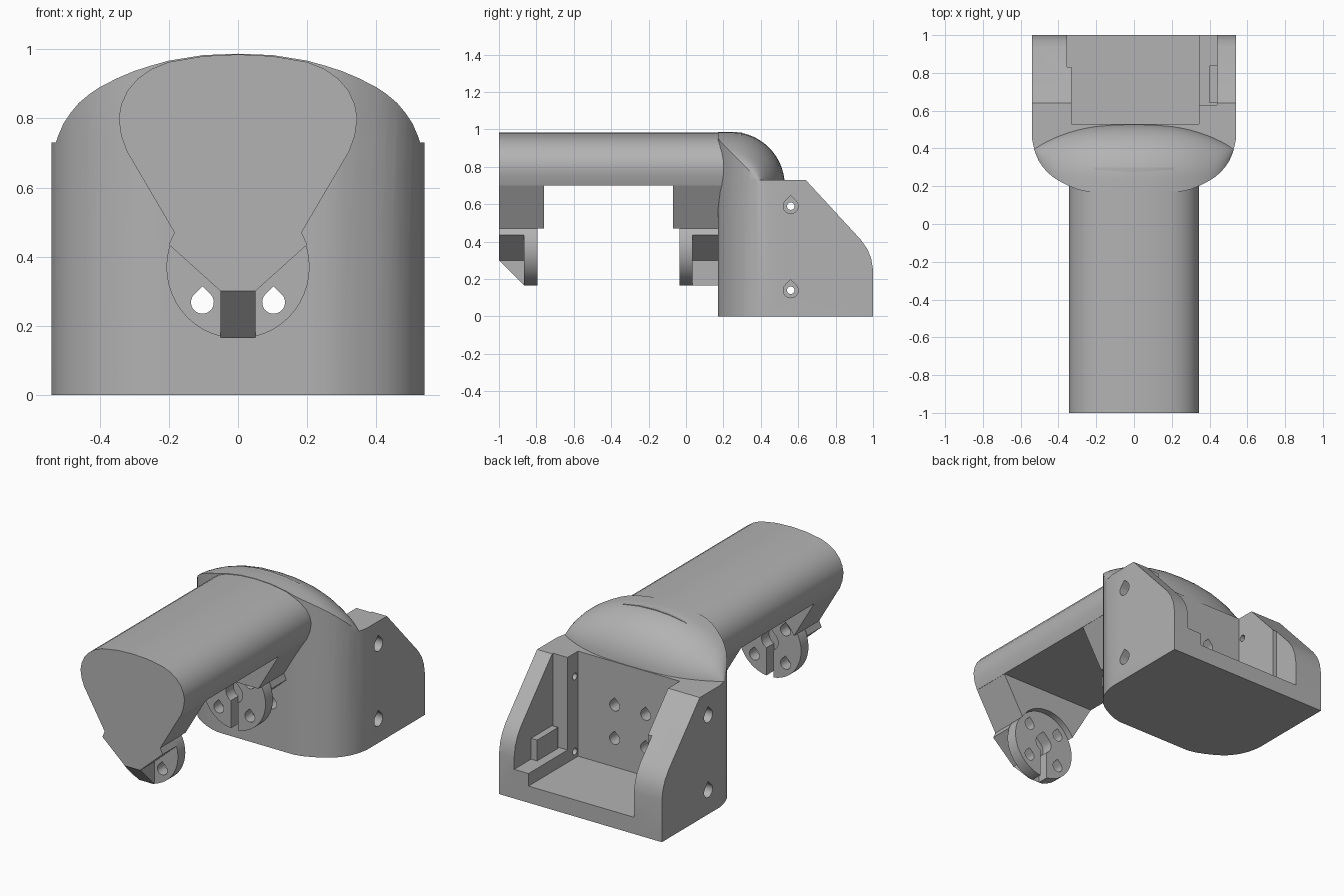
import bpy, bmesh, math

cube = bpy.data.objects.get("Cube")
if cube:
    bpy.data.objects.remove(cube)

grey = bpy.data.materials.new("plain grey")
grey.use_nodes = True
grey.diffuse_color = (0.45, 0.45, 0.45, 1)
grey.node_tree.nodes["Principled BSDF"].inputs["Base Color"].default_value = grey.diffuse_color


def loft(name, rings):
    """Closed solid through equal-length rings of points."""
    bm = bmesh.new()
    rows = [[bm.verts.new(p) for p in ring] for ring in rings]
    for a, b in zip(rows, rows[1:]):
        for i in range(len(a)):
            j = (i + 1) % len(a)
            bm.faces.new((a[i], a[j], b[j], b[i]))
    bm.faces.new(rows[0])
    bm.faces.new(rows[-1])
    bmesh.ops.recalc_face_normals(bm, faces=bm.faces)
    mesh = bpy.data.meshes.new(name)
    bm.to_mesh(mesh)
    bm.free()
    mesh.materials.append(grey)
    obj = bpy.data.objects.new(name, mesh)
    bpy.context.collection.objects.link(obj)
    return obj


def prism(name, pts, axis, a, b):
    """Profile extruded along an axis; the points use the other two axes in order."""
    def place(p, d):
        q = list(p)
        q.insert("xyz".index(axis), d)
        return q
    return loft(name, [[place(p, d) for p in pts] for d in (a, b)])


def box(name, x, y, z):
    return prism(name, [(x[0], y[0]), (x[1], y[0]), (x[1], y[1]), (x[0], y[1])], "z", *z)


def boolean(obj, cutters, operation="DIFFERENCE"):
    for c in cutters:
        mod = obj.modifiers.new("cut", "BOOLEAN")
        mod.operation, mod.object, mod.solver = operation, c, "EXACT"
    dg = bpy.context.evaluated_depsgraph_get()
    mesh = bpy.data.meshes.new_from_object(obj.evaluated_get(dg))
    obj.modifiers.clear()
    obj.data = mesh
    for c in cutters:
        bpy.data.objects.remove(c)
    return obj


def circle(u, v, r, n=48):
    return [(u + r * math.cos(2 * math.pi * i / n), v + r * math.sin(2 * math.pi * i / n)) for i in range(n)]


def teardrop(u, v, r):
    arc = [math.radians(135 + 270 * i / 20) for i in range(21)]
    return [(u + r * math.cos(a), v + r * math.sin(a)) for a in arc] + [(u, v + r * 1.41)]


def mirrored(half):
    """Close a right-hand half outline across the centre line."""
    return half + [(-u, v) for u, v in reversed(half) if u > 0]


# Shared crown curve: width against height; the front wall follows it at 45 degrees
crown = [(0, .987), (.1, .983), (.2, .967), (.25, .953), (.3, .937), (.35, .916), (.4, .89),
         (.43, .87), (.46, .845), (.485, .815), (.505, .785), (.52, .75), (.527, .73)]


def wall_y(z):
    return max(.172, 1.12 - z)


# Domed core with the front wall and the rounded back
rings = []
for x, z in [(-x, z) for x, z in reversed(crown[1:])] + crown:
    front = wall_y(z)
    start = max(.24, front)
    back = .527 - .125 * (abs(x) / .527) ** 2.6
    ring = [(x, front, 0), (x, front, z)]
    for i in range(15):
        t = math.pi / 2 * (1 - i / 14)
        ring.append((x, start + .001 + (back - start) * math.cos(t), .70 + (z - .70) * math.sin(t)))
    rings.append(ring + [(x, back, 0)])
core = loft("domed_core", rings)

# Housing with side walls and an open back
plan = mirrored([(.54, 1), (.54, .45)] + [(x, wall_y(z)) for x, z in reversed(crown[3:])])
side = [(.1, 0), (1, 0), (1, .25), (.99, .31), (.97, .36), (.935, .41), (.64, .73), (.1, .73)]
housing = boolean(prism("housing", side, "x", -.6, .6),
                  [prism("plan_tool", plan, "z", -.1, 1)], "INTERSECT")
cuts = [box("cavity", (-.33, .345), (.53, 1.1), (.10, 1)),
        box("left_recess", (.34, .44), (.63, 1.1), (.175, 1)),
        box("right_recess", (-.355, -.32), (.83, 1.1), (.10, 1))]
boolean(housing, cuts)
boolean(housing, [core], "UNION")

# Teardrop mounting holes through the front wall and the side walls
holes = [prism("wall_hole", teardrop(x, z, .033), "y", 0, .7) for x in (-.103, .103) for z in (.268, .468)]
for z in (.14, .59):
    holes.append(prism("screw_hole", circle(.56, z, .02, 20), "x", -.7, .7))
    holes += [prism("screw_recess", teardrop(.56, z, .04), "x", s * .44, s * .7) for s in (-1, 1)]
boolean(housing, holes)
box("inner_block", (.40, .445), (.64, .84), (.17, .30))

# Long handle beam
lower = [(.345, .80), (.338, .75), (.32, .70)]
beam = mirrored([(0, .985), (.1, .98), (.2, .963), (.25, .943), (.29, .915),
                 (.32, .88), (.338, .84)] + lower)
prism("handle_beam", beam, "y", -1, .3)

# Front and rear clamps hanging below the beam
hanger = mirrored([(.32, .702), (.184, .47), (.2, .435), (.05, .30)])
saddle = mirrored([(.32, .702), (.184, .47)])
for name, outer, face, tip, block in (("front", -1, -.865, -.795, -.76), ("rear", .25, .035, -.035, -.07)):
    prism(name + "_hanger", hanger, "y", outer, face)
    seat = prism(name + "_saddle", saddle, "y", face, block)
    boolean(seat, [prism("clearance", circle(0, .37, .21), "y", face - .1, block + .1)])

    disc = prism(name + "_clamp_disc", circle(0, .37, .207), "y", face, tip)
    a, b = face - .05, tip + .05
    tools = [prism("pin_hole", teardrop(x, z, .033), "y", min(a, b) - .1, max(a, b) + .1)
             for x in (-.103, .103) for z in (.268, .468)]
    tools += [prism("key_hole", teardrop(0, .38, .055), "y", min(a, b) - .1, max(a, b) + .1),
              box("key_slot", (-.023, .023), (min(a, b) - .1, max(a, b) + .1), (.1, .38))]
    boolean(disc, tools)

# Central ribs behind the discs
prism("front_rib", [(-1, .302), (-.865, .165), (-.865, .302)], "x", -.05, .05)
box("rear_rib", (-.05, .05), (.035, .2), (.165, .302))

# Smooth curved faces and keep hard edges crisp
for obj in bpy.context.scene.objects:
    if obj.type == "MESH" and obj.data.materials and obj.data.materials[0] == grey:
        obj.data.shade_smooth()
        obj.data.set_sharp_from_angle(angle=math.radians(28))
